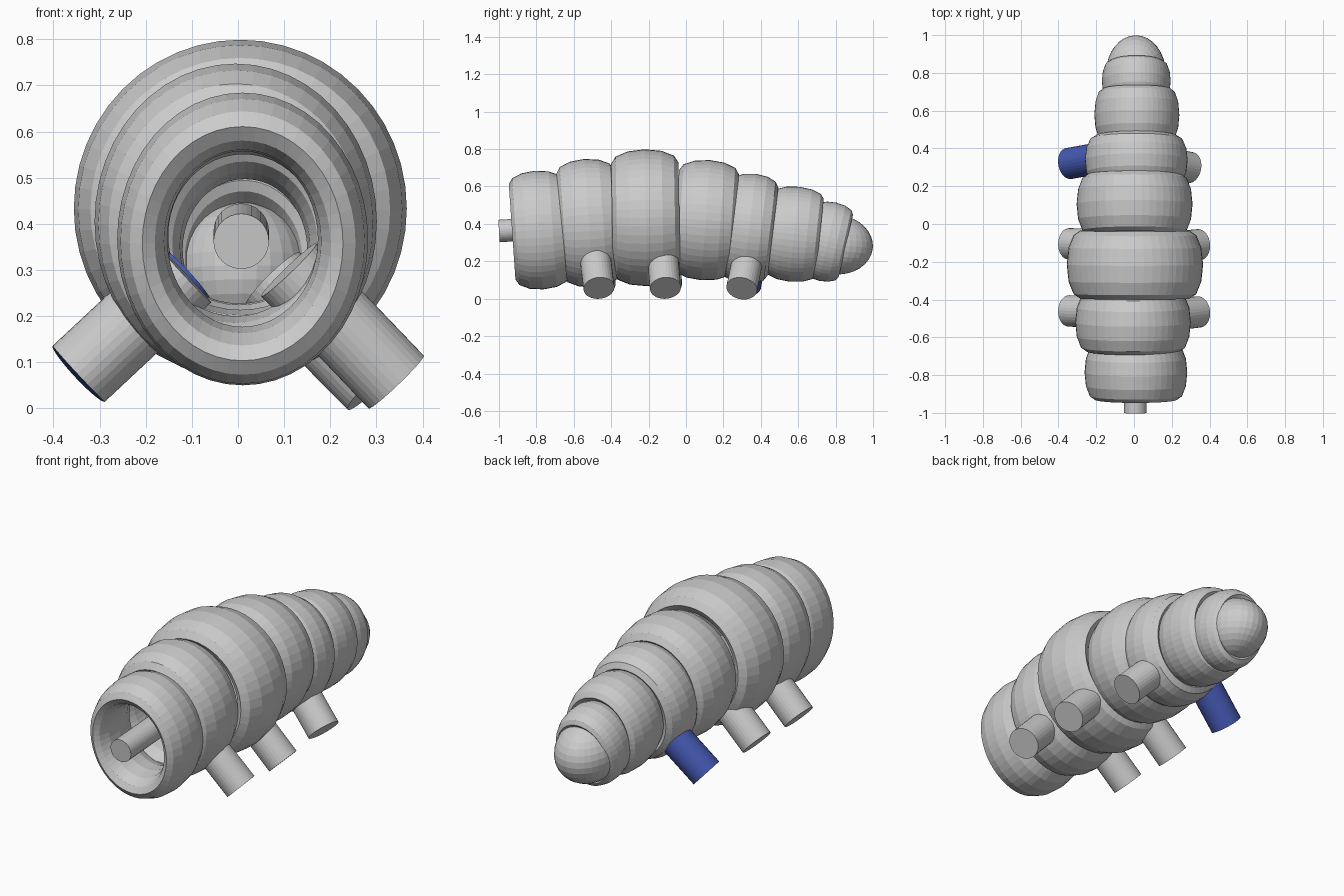
import bpy
from math import radians, pi
from mathutils import Vector


# Body rings: x, y, z, outer half width, outer half height, half length, tilt in degrees
RINGS = [
    (0.010, -0.785, 0.367, 0.272, 0.318, 0.145, 4),
    (-0.005, -0.520, 0.405, 0.306, 0.343, 0.155, 4),
    (0.005, -0.215, 0.433, 0.361, 0.366, 0.180, 1),
    (0.003, 0.105, 0.420, 0.307, 0.322, 0.160, -4),
    (0.012, 0.338, 0.375, 0.272, 0.295, 0.128, -7),
    (0.015, 0.578, 0.345, 0.225, 0.255, 0.138, -6),
    (0.012, 0.757, 0.305, 0.182, 0.214, 0.100, -13),
]


def body_ring(i, x, y, z, rx, rz, half, tilt):
    # torus lies in XY; turning it by 90 degrees points its axis along Y
    bpy.ops.mesh.primitive_torus_add(
        major_segments=48, minor_segments=12, major_radius=1, minor_radius=0.25,
        location=(x, y, z), rotation=(pi / 2 + radians(tilt), 0, 0))
    ring = bpy.context.object
    ring.name = f"body_ring_{i}"
    ring.scale = (rx / 1.25, rz / 1.25, half / 0.25)
    return ring


def rod(name, start, end, radius):
    a, b = Vector(start), Vector(end)
    bpy.ops.mesh.primitive_cylinder_add(vertices=32, radius=radius,
                                        depth=(b - a).length, location=(a + b) / 2)
    ob = bpy.context.object
    ob.name = name
    ob.rotation_euler = (b - a).to_track_quat('Z', 'Y').to_euler()
    return ob


for i, ring in enumerate(RINGS, 1):
    body_ring(i, *ring)

# Rounded end cap
bpy.ops.mesh.primitive_uv_sphere_add(segments=32, ring_count=16, radius=1,
                                     location=(0.01, 0.80, 0.29),
                                     rotation=(radians(-6), 0, 0))
cap = bpy.context.object
cap.name = "end_cap"
cap.scale = (0.158, 0.2, 0.16)

# Rod in the open front
rod("front_rod", (0.007, -1.0, 0.362), (0.007, -0.64, 0.384), 0.06)

# Stub legs, inner end to foot
rod("right_front_leg", (0.11, -0.495, 0.30), (0.343, -0.465, 0.057), 0.083)
rod("right_middle_leg", (0.12, -0.13, 0.29), (0.343, -0.11, 0.057), 0.083)
rod("right_rear_leg", (0.075, 0.345, 0.28), (0.297, 0.298, 0.055), 0.083)
rod("left_front_leg", (-0.115, -0.47, 0.29), (-0.345, -0.46, 0.075), 0.083)
rod("left_middle_leg", (-0.115, -0.11, 0.29), (-0.345, -0.105, 0.075), 0.083)
leg = rod("left_rear_leg", (-0.115, 0.362, 0.29), (-0.345, 0.32, 0.075), 0.083)

# Blue leg
blue = bpy.data.materials.new("blue")
blue.diffuse_color = (0.06, 0.10, 0.45, 1)
leg.data.materials.append(blue)
